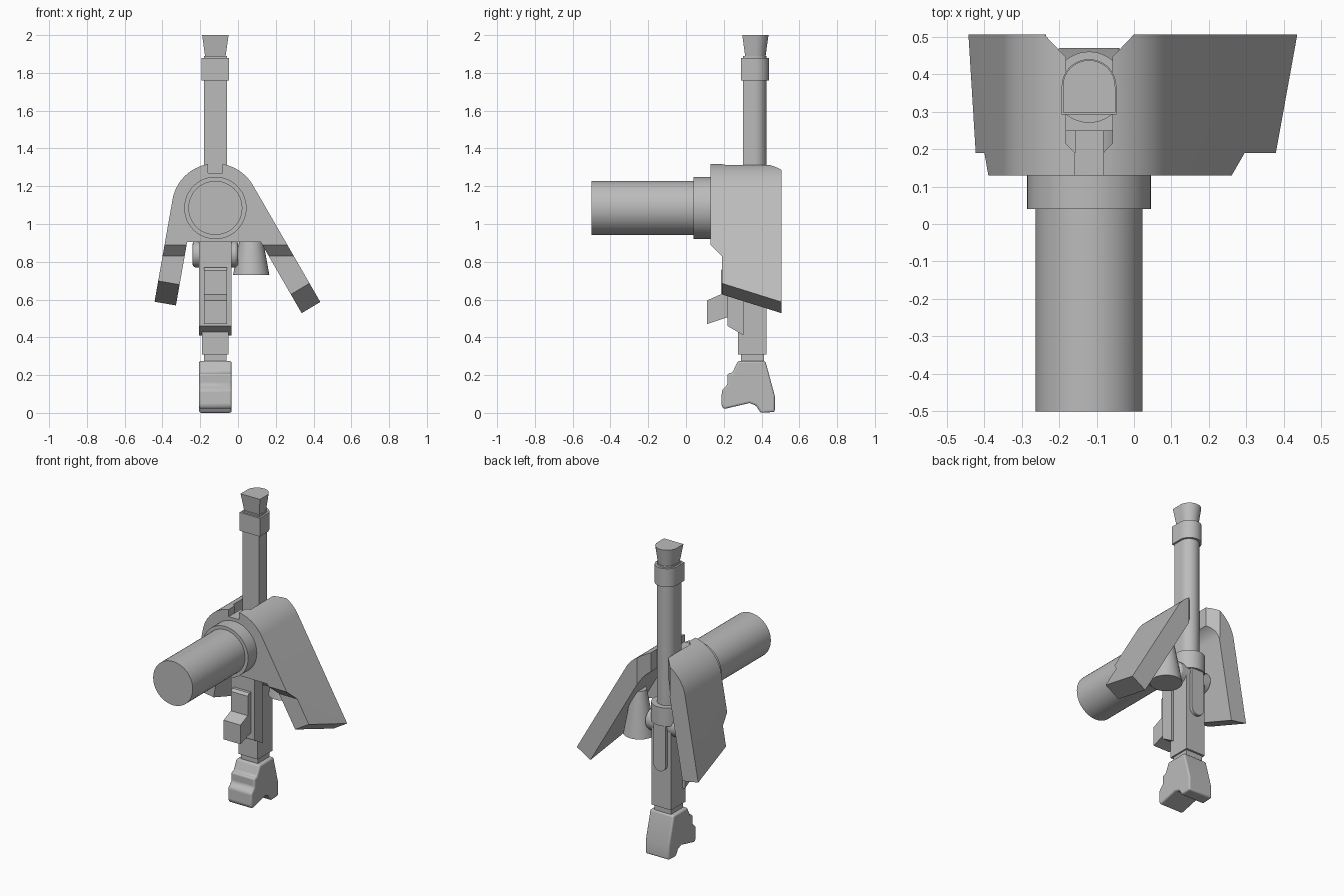
import bpy, bmesh
from math import sin, cos, pi, radians
from mathutils import Vector

if "Cube" in bpy.data.objects:
    bpy.data.objects.remove(bpy.data.objects["Cube"], do_unlink=True)

CX = -0.12          # centre line of mast, barrel and foot
BORE_Z = 1.09       # height of barrel axis

grey = bpy.data.materials.new("plain_grey")
grey.use_nodes = True
grey.diffuse_color = (0.5, 0.5, 0.5, 1)
grey.node_tree.nodes["Principled BSDF"].inputs["Base Color"].default_value = (0.5, 0.5, 0.5, 1)


def finish(name, bm):
    """Turn a bmesh into a shaded, coloured object."""
    bmesh.ops.recalc_face_normals(bm, faces=bm.faces)
    mesh = bpy.data.meshes.new(name)
    bm.to_mesh(mesh)
    bm.free()
    obj = bpy.data.objects.new(name, mesh)
    bpy.context.collection.objects.link(obj)
    mesh.materials.append(grey)
    shade(obj)
    return obj


def shade(obj):
    bpy.ops.object.select_all(action='DESELECT')
    obj.select_set(True)
    bpy.context.view_layer.objects.active = obj
    bpy.ops.object.shade_smooth_by_angle(angle=radians(30))


def prism_bm(points, axis, lo, hi, scale=1.0, pivot=(0, 0)):
    """Extrude a 2D outline along an axis; scale tapers the far end."""
    def place(p, d):
        a, b = p
        return {'x': (d, a, b), 'y': (a, d, b), 'z': (a, b, d)}[axis]
    bm = bmesh.new()
    ends = [[pivot[i] + (p[i] - pivot[i]) * scale for i in (0, 1)] for p in points]
    first = [bm.verts.new(place(p, lo)) for p in points]
    last = [bm.verts.new(place(p, hi)) for p in ends]
    bm.faces.new(first)
    bm.faces.new(last)
    for i in range(len(points)):
        j = (i + 1) % len(points)
        bm.faces.new((first[i], first[j], last[j], last[i]))
    return bm


def prism(name, *args, **kw):
    return finish(name, prism_bm(*args, **kw))


def box(name, x, y, z):
    return prism(name, [(x[0], y[0]), (x[1], y[0]), (x[1], y[1]), (x[0], y[1])], 'z', *z)


def arc(cx, cy, r, start, end, n=24):
    angles = [radians(start + (end - start) * i / n) for i in range(n + 1)]
    return [(cx + r * cos(a), cy + r * sin(a)) for a in angles]


def round_part(name, centre, r, axis, lo, hi, scale=1.0):
    return prism(name, arc(*centre, r, 0, 352.5, 47), axis, lo, hi, scale=scale, pivot=centre)


def bevel(obj, width, segments=3):
    mod = obj.modifiers.new("soft_edges", 'BEVEL')
    mod.width, mod.segments, mod.limit_method = width, segments, 'ANGLE'
    mod.angle_limit = radians(35)


def cut(obj, cutter):
    mod = obj.modifiers.new("cut", 'BOOLEAN')
    mod.operation, mod.solver, mod.object = 'DIFFERENCE', 'EXACT', cutter
    bpy.context.view_layer.objects.active = obj
    bpy.ops.object.modifier_apply(modifier=mod.name)
    bpy.data.objects.remove(cutter, do_unlink=True)


# Shield: two splayed wings joined by an arch
def hood(r, bottom):
    """Arch outline whose legs splay 30 degrees left and 10 degrees right."""
    pts = arc(CX, BORE_Z, r, 30, 170, 32)
    (lx, lz), (rx, rz) = pts[0], pts[-1]
    left = (lx + (lz - bottom) * 0.577, bottom)
    right = (rx - (rz - bottom) * 0.176, bottom)
    return [left] + pts + [right]


outer, inner = hood(0.23, 0.42), hood(0.115, 0.42)
bm = prism_bm(outer + inner[::-1], 'y', 0.13, 0.505)
tips = [[(0.385, 0.19, 0.69), (0.44, 0.505, 0.59), (0.34, 0.505, 0.53)],
        [(-0.43, 0.19, 0.70), (-0.45, 0.505, 0.59), (-0.335, 0.505, 0.57)]]
for tip in tips:
    a, b, c = map(Vector, tip)
    normal = (b - a).cross(c - a)
    if normal.z > 0:
        normal.negate()
    res = bmesh.ops.bisect_plane(bm, geom=bm.verts[:] + bm.edges[:] + bm.faces[:],
                                 plane_co=a, plane_no=normal, clear_outer=True)
    bmesh.ops.holes_fill(bm, edges=[e for e in bm.edges if e.is_boundary])
shield = finish("wing_shield", bm)
cut(shield, prism("front_cutter", [(0, 0.89), (0.13, 0.89), (0.19, 0.83), (0.19, 0.3), (0, 0.3)],
                  'x', -1, 1))
half_slot = [(0.038, 0.1), (0.038, 0.19), (0.062, 0.215), (0.062, 0.445), (0.12, 0.506), (0.12, 0.6)]
slot = [(CX + x, y) for x, y in half_slot] + [(CX - x, y) for x, y in half_slot[::-1]]
cut(shield, prism("slot_cutter", slot, 'z', 1.1, 1.5))
shade(shield)

# Front plate closing the arch, with the rib in the slot
prism("front_plate", hood(0.115, 0.905), 'y', 0.13, 0.25)
box("slot_rib", (CX - 0.038, CX + 0.038), (0.13, 0.25), (1.15, 1.27))

# Barrel
round_part("barrel_ring", (CX, BORE_Z - 0.005), 0.165, 'y', 0.04, 0.14)
round_part("barrel", (CX, BORE_Z - 0.005), 0.143, 'y', -0.5, 0.06)


# Mast: flat front, round back
def d_shape(half, front, back):
    return [(CX - half, front), (CX + half, front)] + arc(CX, back - half, half, 0, 180)


prism("mast", d_shape(0.061, 0.303, 0.425), 'z', 0.88, 1.89)
prism("mast_collar", d_shape(0.073, 0.292, 0.44), 'z', 1.76, 1.88)
prism("mast_tip", d_shape(0.07, 0.298, 0.437), 'z', 2.0, 1.88, scale=0.76, pivot=(CX, 0.366))

# Joint under the mast
round_part("joint_drum", (CX, 0.365), 0.095, 'z', 0.86, 0.98)
pin = round_part("joint_pin", (0.36, 0.84), 0.07, 'x', CX - 0.12, CX + 0.12)
bevel(pin, 0.015)
round_part("side_cone", (0.07, 0.38), 0.096, 'z', 0.73, 1.02, scale=0.45)

# Lower column
box("column", (CX - 0.07, CX + 0.07), (0.275, 0.425), (0.31, 0.9))
box("neck", (CX - 0.06, CX + 0.06), (0.29, 0.412), (0.26, 0.32))
prism("housing", [(0.22, 0.46), (0.305, 0.41), (0.305, 0.905), (0.22, 0.905)],
      'x', CX - 0.086, CX + 0.086)
prism("front_latch", [(0.11, 0.47), (0.215, 0.505), (0.225, 0.505), (0.225, 0.77), (0.2, 0.77),
                      (0.185, 0.755), (0.185, 0.628), (0.11, 0.595)], 'x', CX - 0.061, CX + 0.061)
prism("back_plate", arc(CX, 0.6, 0.045, 180, 360) + [(CX + 0.045, 0.86), (CX - 0.045, 0.86)],
      'y', 0.42, 0.445)

# Foot
sole = [(0.275, 0.275), (0.42, 0.275), (0.47, 0.09), (0.47, 0.005), (0.395, 0.0), (0.37, 0.04),
        (0.335, 0.052), (0.2, 0.02), (0.187, 0.04), (0.19, 0.12), (0.22, 0.15), (0.22, 0.208), (0.245, 0.212)]
foot = prism("foot", sole, 'x', CX - 0.086, CX + 0.086)
bevel(foot, 0.01)
